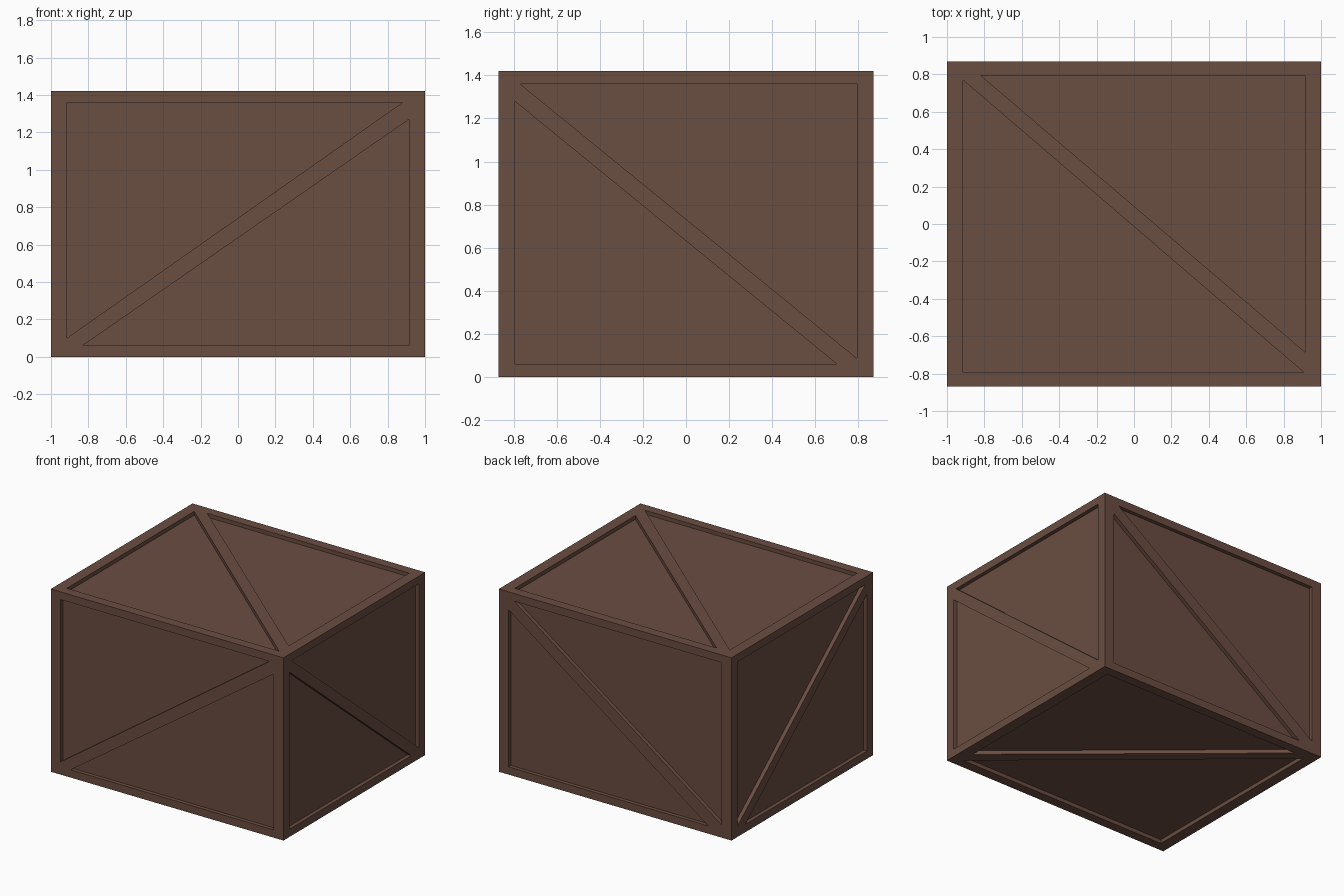
import bpy
import bmesh
from mathutils import Vector

if "Cube" in bpy.data.objects:
    bpy.data.objects.remove(bpy.data.objects["Cube"], do_unlink=True)

# Overall half sizes, height and recess depth
HX, HY, H = 1.0, 0.87, 1.42
DEPTH = 0.03

wood = bpy.data.materials.new("brown wood")
wood.use_nodes = True
colour = (0.144, 0.0742, 0.0529, 1)
wood.diffuse_color = colour
wood.node_tree.nodes["Principled BSDF"].inputs["Base Color"].default_value = colour


def make_object(name, bm):
    bmesh.ops.recalc_face_normals(bm, faces=bm.faces)
    mesh = bpy.data.meshes.new(name)
    bm.to_mesh(mesh)
    bm.free()
    mesh.materials.append(wood)
    obj = bpy.data.objects.new(name, mesh)
    bpy.context.collection.objects.link(obj)
    return obj


def add_recess(bm, axis, surface, outward, triangle):
    """Triangular prism sunk into the crate side that lies at 'surface'."""
    rings = []
    for offset in (-DEPTH, 0.05):
        ring = []
        for u, v in triangle:
            point = [u, v]
            point.insert(axis, surface + outward * offset)
            ring.append(bm.verts.new(Vector(point)))
        rings.append(ring)
    low, high = rings
    bm.faces.new(low)
    bm.faces.new(high)
    for i in range(3):
        j = (i + 1) % 3
        bm.faces.new((low[i], low[j], high[j], high[i]))


# Solid block
bm = bmesh.new()
bmesh.ops.create_cube(bm, size=1)
for vert in bm.verts:
    vert.co = Vector((vert.co.x * 2 * HX, vert.co.y * 2 * HY, (vert.co.z + 0.5) * H))
crate = make_object("crate", bm)

# Two triangles per side, leaving a border and a diagonal brace
LEFT, BACK, LOW, TOP = 0.915, 0.795, 0.06, 1.36
front = [[(-LEFT, TOP), (-LEFT, 0.1), (0.88, TOP)],
         [(LEFT, LOW), (LEFT, 1.27), (-0.83, LOW)]]
back = [[(-LEFT, TOP), (-LEFT, 0.1), (0.87, TOP)],
        [(LEFT, LOW), (LEFT, 1.28), (-0.8, LOW)]]
side = [[(BACK, TOP), (-0.77, TOP), (BACK, 0.085)],
        [(-BACK, LOW), (-BACK, 1.28), (0.7, LOW)]]
lid = [[(LEFT, BACK), (-0.82, BACK), (LEFT, -0.685)],
       [(-LEFT, -BACK), (-LEFT, 0.77), (0.91, -BACK)]]

bm = bmesh.new()
for axis, surface, outward, triangles in (
        (1, -HY, -1, front), (1, HY, 1, back),
        (0, HX, 1, side), (0, -HX, -1, side),
        (2, H, 1, lid), (2, 0, -1, lid)):
    for triangle in triangles:
        add_recess(bm, axis, surface, outward, triangle)
cutter = make_object("recess_cutter", bm)
cutter.hide_render = True

# Cut the recesses and discard the helper
cut = crate.modifiers.new("recesses", "BOOLEAN")
cut.operation = "DIFFERENCE"
cut.solver = "EXACT"
cut.object = cutter
graph = bpy.context.evaluated_depsgraph_get()
graph.update()
result = bpy.data.meshes.new_from_object(crate.evaluated_get(graph))
crate.modifiers.clear()
crate.data = result
bpy.data.objects.remove(cutter, do_unlink=True)
